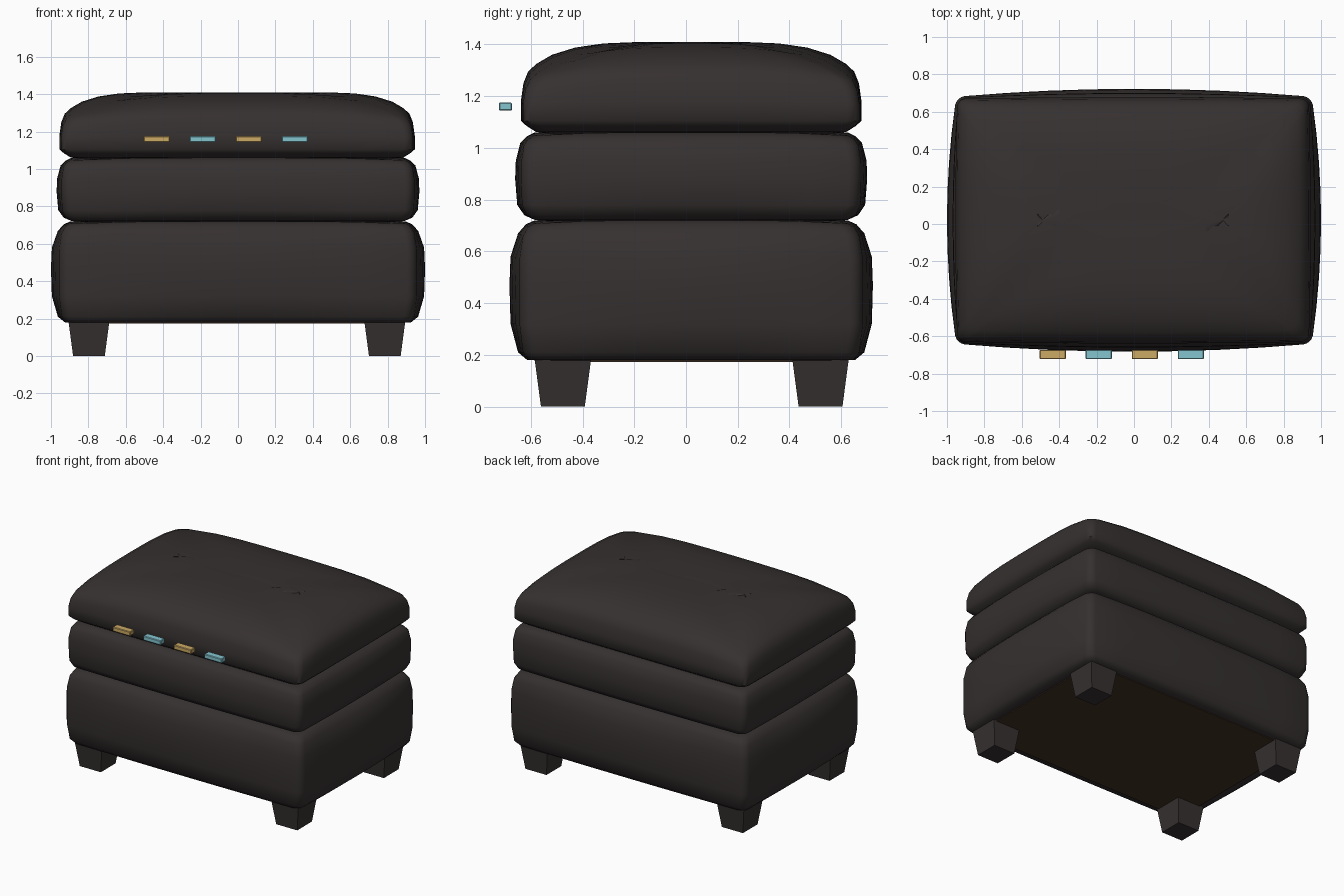
import bpy
import bmesh
from math import cos, sin, pi, radians

cube = bpy.data.objects.get("Cube")
if cube:
    bpy.data.objects.remove(cube)


def material(name, rgb):
    m = bpy.data.materials.new(name)
    m.use_nodes = True
    m.diffuse_color = (*rgb, 1)
    m.node_tree.nodes["Principled BSDF"].inputs["Base Color"].default_value = (*rgb, 1)
    return m


leather = material("dark leather", (0.037, 0.030, 0.030))
lining = material("brown lining", (0.056, 0.032, 0.019))
gold = material("gold", (0.60, 0.40, 0.13))
teal = material("teal", (0.23, 0.56, 0.63))


def finish(name, bm, mat, smooth=False):
    bmesh.ops.recalc_face_normals(bm, faces=bm.faces)
    mesh = bpy.data.meshes.new(name)
    bm.to_mesh(mesh)
    bm.free()
    mesh.materials.append(mat)
    obj = bpy.data.objects.new(name, mesh)
    bpy.context.collection.objects.link(obj)
    if smooth:
        bpy.ops.object.select_all(action="DESELECT")
        obj.select_set(True)
        bpy.context.view_layer.objects.active = obj
        bpy.ops.object.shade_smooth_by_angle(angle=radians(50))
    return obj


def outline(hx, hy, r, side=8, arc=4):
    """Rounded rectangle, with extra points along the straight sides."""
    corners = []
    for k, (sx, sy) in enumerate([(1, 1), (-1, 1), (-1, -1), (1, -1)]):
        for i in range(arc + 1):
            a = (k + i / arc) * pi / 2
            corners.append((sx * (hx - r) + r * cos(a), sy * (hy - r) + r * sin(a)))
    pts = []
    for i, p in enumerate(corners):
        pts.append(p)
        if i % (arc + 1) == arc:
            q = corners[(i + 1) % len(corners)]
            for j in range(1, side):
                t = j / side
                pts.append((p[0] + (q[0] - p[0]) * t, p[1] + (q[1] - p[1]) * t))
    return pts


def cushion(name, hx, hy, swell, rings, cx=0.0, cy=0.02, sag=0.0):
    """Loft rings of (inset, height, swell factor); sag lowers the upper corners."""
    bm = bmesh.new()
    z0, z1 = rings[0][1], rings[-1][1]
    loops = []
    for inset, z, puff in rings:
        w, d = hx - inset, hy - inset
        loop = []
        for x, y in outline(w, d, 0.045 + inset * 0.3):
            u, v = x / w, y / d
            drop = sag * (u * v) ** 4 * (w / hx) ** 2 * max(0, (z - z0) / (z1 - z0) - 0.2)
            x += swell * puff * u ** 5 * (1 - v * v)
            y += swell * 0.85 * puff * v ** 5 * (1 - u * u)
            loop.append(bm.verts.new((x + cx, y + cy, z - drop)))
        loops.append(loop)
    n = len(loops[0])
    for a, b in zip(loops, loops[1:]):
        for i in range(n):
            j = (i + 1) % n
            bm.faces.new((a[i], a[j], b[j], b[i]))
    bm.faces.new(loops[0][::-1])
    bm.faces.new(loops[-1])
    return finish(name, bm, leather, True)


# Three stacked cushions
cushion("lower_cushion", 0.95, 0.66, 0.05, [
    (0.10, 0.178, 0), (0.035, 0.18, 0.2), (0.012, 0.21, 0.5), (0, 0.32, 0.9),
    (0, 0.47, 1), (0, 0.58, 0.9), (0.012, 0.67, 0.5), (0.03, 0.705, 0.2),
    (0.055, 0.72, 0), (0.12, 0.723, 0)], cy=0.02, sag=0.02)
cushion("middle_cushion", 0.94, 0.655, 0.03, [
    (0.10, 0.718, 0), (0.05, 0.722, 0), (0.02, 0.74, 0.4), (0.003, 0.78, 0.8),
    (0, 0.88, 1), (0, 0.95, 0.9), (0.01, 1.02, 0.6), (0.025, 1.045, 0.2),
    (0.05, 1.06, 0), (0.12, 1.063, 0)], sag=0.02)
cushion("top_cushion", 0.94, 0.65, 0.01, [
    (0.10, 1.055, 0), (0.05, 1.062, 0), (0.018, 1.085, 0.5), (0, 1.105, 1),
    (0, 1.18, 1), (0.01, 1.25, 1), (0.028, 1.295, 1), (0.06, 1.325, 1),
    (0.12, 1.36, 1), (0.21, 1.388, 1), (0.32, 1.404, 1), (0.44, 1.409, 1),
    (0.55, 1.41, 0)], cx=-0.005, cy=0.02, sag=0.09)


def box(name, mat, center, size, taper=1.0, bevel=0.0):
    """Box whose lower face is scaled by taper."""
    bm = bmesh.new()
    bmesh.ops.create_cube(bm, size=1)
    for v in bm.verts:
        k = taper if v.co.z < 0 else 1
        v.co = [c + p * s * f for c, p, s, f in zip(center, v.co, size, (k, k, 1))]
    if bevel:
        bmesh.ops.bevel(bm, geom=bm.edges[:], offset=bevel, segments=1, affect="EDGES")
    return finish(name, bm, mat)


# Underside lining
box("underside_panel", lining, (0, 0.02, 0.177), (1.74, 1.18, 0.008))

# Tapered feet
for end, y in (("front", -0.476), ("back", 0.52)):
    for side, x in (("right", -0.797), ("left", 0.785)):
        box(f"{end}_{side}_foot", leather, (x, y, 0.095), (0.22, 0.22, 0.19), taper=0.77)

# Small coloured tabs along the front
for i in range(4):
    box(f"front_tab_{i + 1}", teal if i % 2 else gold,
        (-0.434 + i * 0.246, -0.698, 1.16), (0.14, 0.05, 0.032), bevel=0.004)
